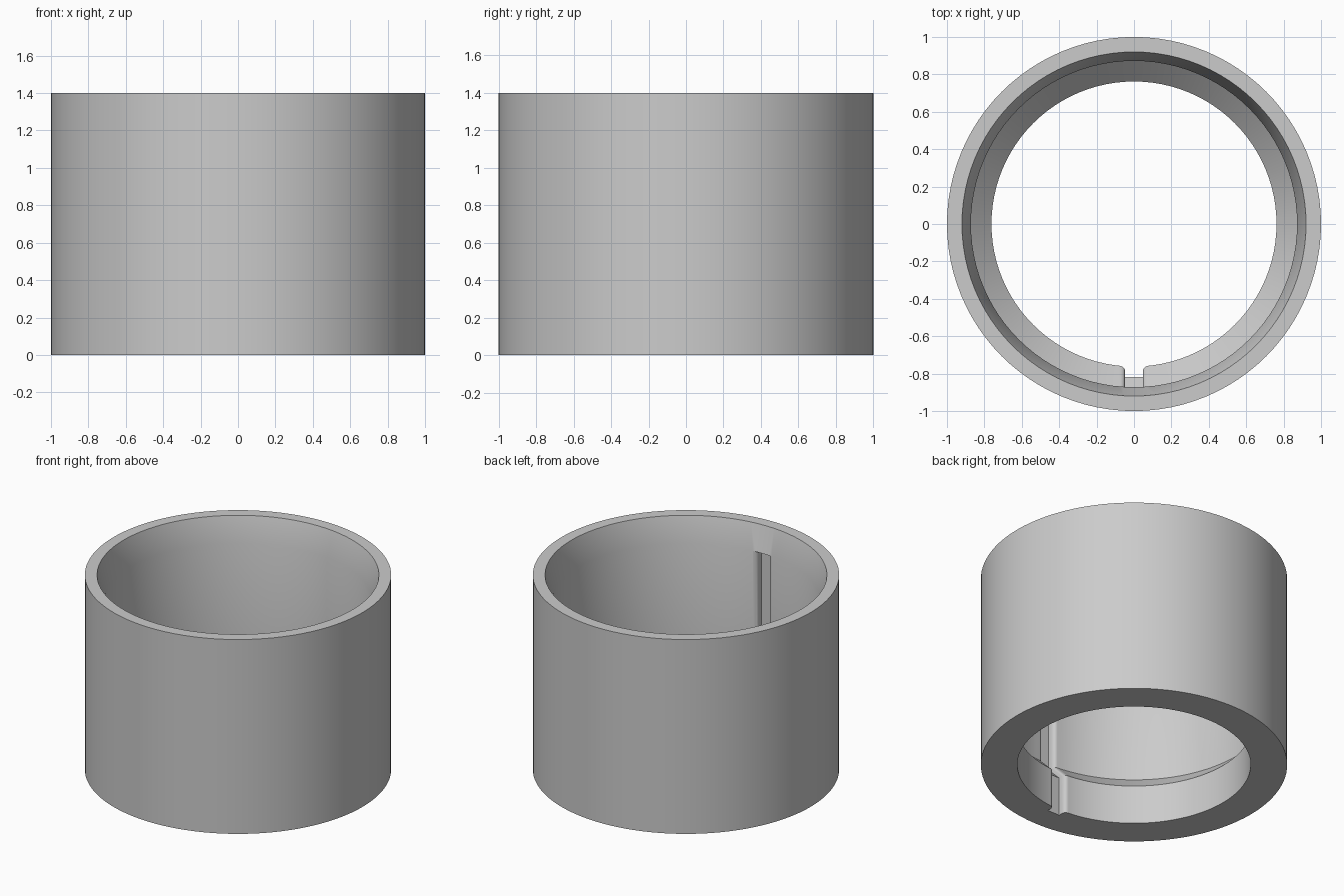
import bpy
import bmesh
from math import sin, cos, pi, radians

cube = bpy.data.objects.get("Cube")
if cube:
    bpy.data.objects.remove(cube)

SIDES = 96
HEIGHT = 1.4
LIP_R, WALL_R = 0.762, 0.872      # inner radii of the bottom lip and the main bore
LIP_Z, WALL_Z, TAPER_Z = 0.28, 0.39, 1.22


def add_object(name, bm):
    bmesh.ops.recalc_face_normals(bm, faces=bm.faces)
    mesh = bpy.data.meshes.new(name)
    bm.to_mesh(mesh)
    bm.free()
    obj = bpy.data.objects.new(name, mesh)
    bpy.context.collection.objects.link(obj)
    return obj


def bridge(bm, rings, closed):
    """Join successive loops of vertices with quads."""
    pairs = list(zip(rings, rings[1:]))
    if closed:
        pairs.append((rings[-1], rings[0]))
    for a, b in pairs:
        for i in range(len(a)):
            j = (i + 1) % len(a)
            bm.faces.new((a[i], a[j], b[j], b[i]))


# Sleeve: wall profile revolved around z
profile = [(1, 0), (1, HEIGHT), (0.92, HEIGHT), (WALL_R, TAPER_Z),
           (WALL_R, WALL_Z), (LIP_R, LIP_Z), (LIP_R, 0)]
bm = bmesh.new()
rings = []
for r, z in profile:
    angles = [2 * pi * i / SIDES for i in range(SIDES)]
    rings.append([bm.verts.new((r * cos(a), r * sin(a), z)) for a in angles])
bridge(bm, rings, closed=True)
sleeve = add_object("sleeve", bm)

# Keyway cutter: slot section with rounded mouth, following the lip and bore
half, fillet, depth = 0.048, 0.03, 0.055
mouth = LIP_R - 0.004
side = [(half, -LIP_R - depth)]
for k in range(7):
    a = pi - k * pi / 12
    side.append((half + fillet + fillet * cos(a), -mouth - fillet + fillet * sin(a)))
side.append((half + fillet, -mouth + 0.1))
section = side + [(-x, y) for x, y in reversed(side)]

bm = bmesh.new()
step = WALL_R - LIP_R
loops = []
for z, shift in ((-0.1, 0), (LIP_Z, 0), (WALL_Z, step), (TAPER_Z, step)):
    loops.append([bm.verts.new((x, y - shift, z)) for x, y in section])
bridge(bm, loops, closed=False)
bm.faces.new(loops[0])
bm.faces.new(loops[-1])
cutter = add_object("keyway_cutter", bm)
cutter.hide_render = True

# Cut the keyway
cut = sleeve.modifiers.new("keyway", 'BOOLEAN')
cut.operation = 'DIFFERENCE'
cut.solver = 'EXACT'
cut.object = cutter
bpy.ops.object.select_all(action='DESELECT')
sleeve.select_set(True)
bpy.context.view_layer.objects.active = sleeve
bpy.ops.object.modifier_apply(modifier=cut.name)
bpy.data.objects.remove(cutter)

# Grey finish
grey = bpy.data.materials.new("light_grey")
grey.use_nodes = True
colour = (0.6, 0.6, 0.6, 1)
grey.diffuse_color = colour
grey.node_tree.nodes["Principled BSDF"].inputs["Base Color"].default_value = colour
sleeve.data.materials.clear()
sleeve.data.materials.append(grey)
bpy.ops.object.shade_smooth_by_angle(angle=radians(30))
